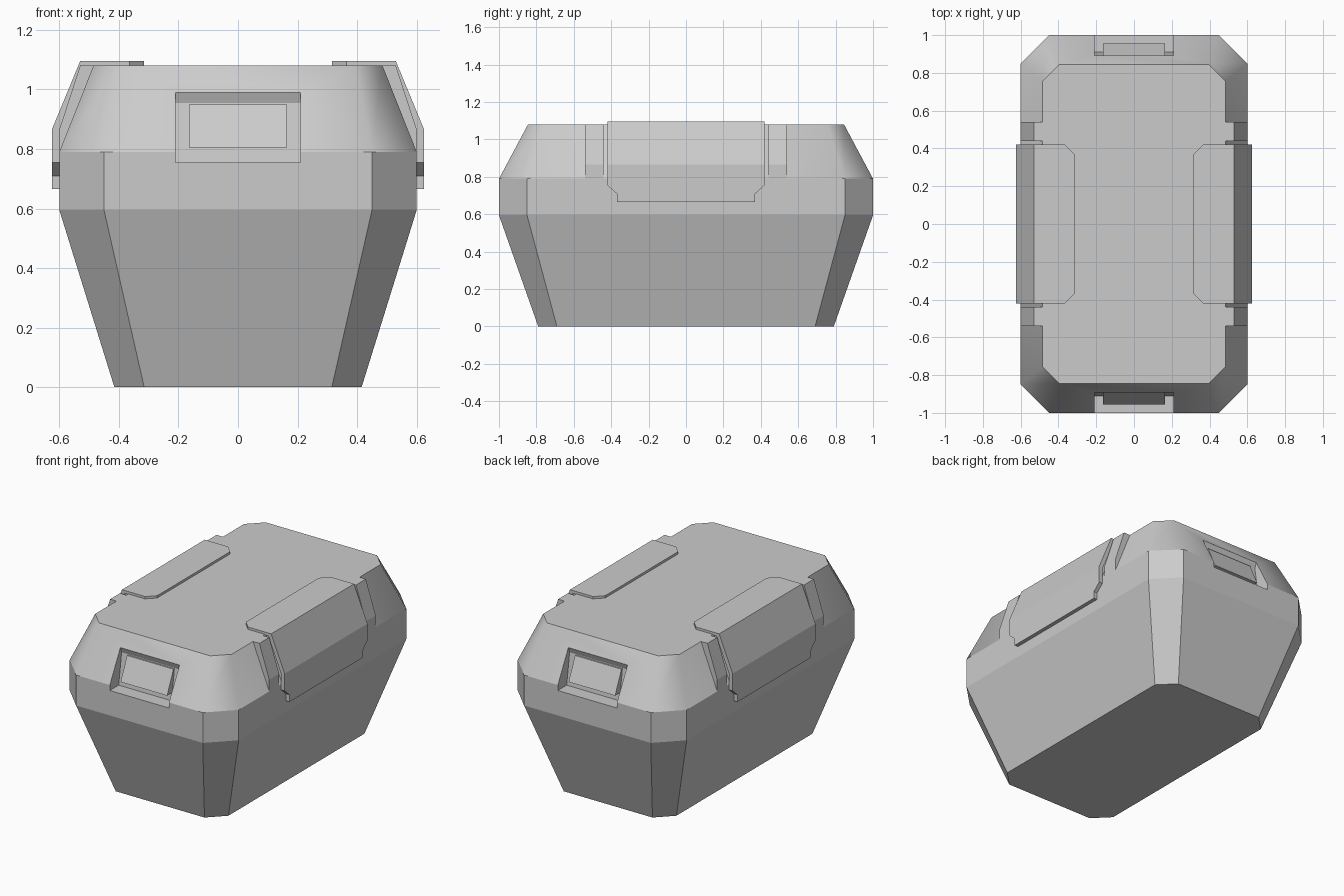
import bpy
import bmesh

cube = bpy.data.objects.get("Cube")
if cube:
    bpy.data.objects.remove(cube, do_unlink=True)

grey = bpy.data.materials.new("light grey plastic")
grey.use_nodes = True
grey.diffuse_color = (0.6, 0.6, 0.6, 1)
grey.node_tree.nodes["Principled BSDF"].inputs["Base Color"].default_value = (0.6, 0.6, 0.6, 1)


def loft(name, rings):
    """Closed solid skinned over rings with equal point counts."""
    bm = bmesh.new()
    loops = [[bm.verts.new(p) for p in ring] for ring in rings]
    n = len(loops[0])
    for a, b in zip(loops, loops[1:]):
        for i in range(n):
            j = (i + 1) % n
            bm.faces.new((a[i], a[j], b[j], b[i]))
    bm.faces.new(loops[0])
    bm.faces.new(loops[-1])
    bmesh.ops.recalc_face_normals(bm, faces=bm.faces)
    mesh = bpy.data.meshes.new(name)
    bm.to_mesh(mesh)
    bm.free()
    mesh.materials.append(grey)
    obj = bpy.data.objects.new(name, mesh)
    bpy.context.collection.objects.link(obj)
    return obj


def octagon(hx, hy, cut, z):
    """Rectangle with chamfered corners."""
    ix, iy = hx - cut, hy - cut
    return [(hx, -iy, z), (hx, iy, z), (ix, hy, z), (-ix, hy, z),
            (-hx, iy, z), (-hx, -iy, z), (-ix, -hy, z), (ix, -hy, z)]


RIM, TOP = 0.79, 1.08

# Tapered case with a sloping lid
case = loft("case_body", [octagon(0.415, 0.79, 0.1, 0), octagon(0.6, 1, 0.15, 0.595),
                          octagon(0.6, 1, 0.15, RIM), octagon(0.485, 0.845, 0.09, TOP)])

# Latch recesses cut into both ends, each with a raised sloping tab
recess = [(1.1, 0.755), (0.91, 0.755), (0.88, 0.955), (0.893, 0.99), (1.1, 0.99)]
tab = [(0.955, 0.805), (0.89, 0.95), (0.87, 0.95), (0.89, 0.805)]
for end, s in (("front", -1), ("back", 1)):
    cutter = loft(end + "_recess_cutter",
                  [[(x, s * y, z) for y, z in recess] for x in (-0.21, 0.21)])
    cutter.hide_render = True
    cutter.hide_viewport = True
    cut = case.modifiers.new(end + " recess", 'BOOLEAN')
    cut.operation = 'DIFFERENCE'
    cut.solver = 'EXACT'
    cut.object = cutter
    loft(end + "_latch_tab", [[(x, s * y, z) for y, z in tab] for x in (-0.165, 0.165)])

# Bake the recesses, then soften only the sloping corner edges of the lid
bpy.context.view_layer.update()
baked = bpy.data.meshes.new_from_object(case.evaluated_get(bpy.context.evaluated_depsgraph_get()))
case.modifiers.clear()
case.data = baked
for helper in [o for o in bpy.data.objects if o.name.endswith("_recess_cutter")]:
    bpy.data.objects.remove(helper, do_unlink=True)
bm = bmesh.new()
bm.from_mesh(baked)
for f in bm.faces:
    f.smooth = True
for e in bm.edges:
    low, high = sorted(v.co.z for v in e.verts)
    e.smooth = abs(low - RIM) < 0.01 and abs(high - TOP) < 0.01
bm.to_mesh(baked)
bm.free()

# Wrapped side plates: (x, z, half width) along the outer and inner skins
outer = [(0.315, 1.095, 0.37), (0.365, 1.095, 0.42), (0.53, 1.095, 0.42), (0.625, 0.865, 0.42),
         (0.625, 0.755, 0.42), (0.625, 0.71, 0.37), (0.625, 0.665, 0.37)]
inner = [(0.315, 1.075), (0.365, 1.075), (0.51, 1.075), (0.598, 0.86),
         (0.598, 0.755), (0.598, 0.71), (0.598, 0.665)]
# Shoulder ribs standing on the lid slope
rib = [(0.475, TOP), (0.53, TOP), (0.6, 0.865), (0.6, RIM), (0.59, RIM)]

for side, s in (("left", 1), ("right", -1)):
    loft(side + "_side_plate",
         [[(s * x, -w, z), (s * x, w, z), (s * u, w, v), (s * u, -w, v)]
          for (x, z, w), (u, v) in zip(outer, inner)])
    for place, y0, y1 in (("front_rib", -0.54, -0.44), ("plate_backing", -0.41, 0.41),
                          ("back_rib", 0.44, 0.54)):
        loft(side + "_" + place, [[(s * x, y, z) for x, z in rib] for y in (y0, y1)])
